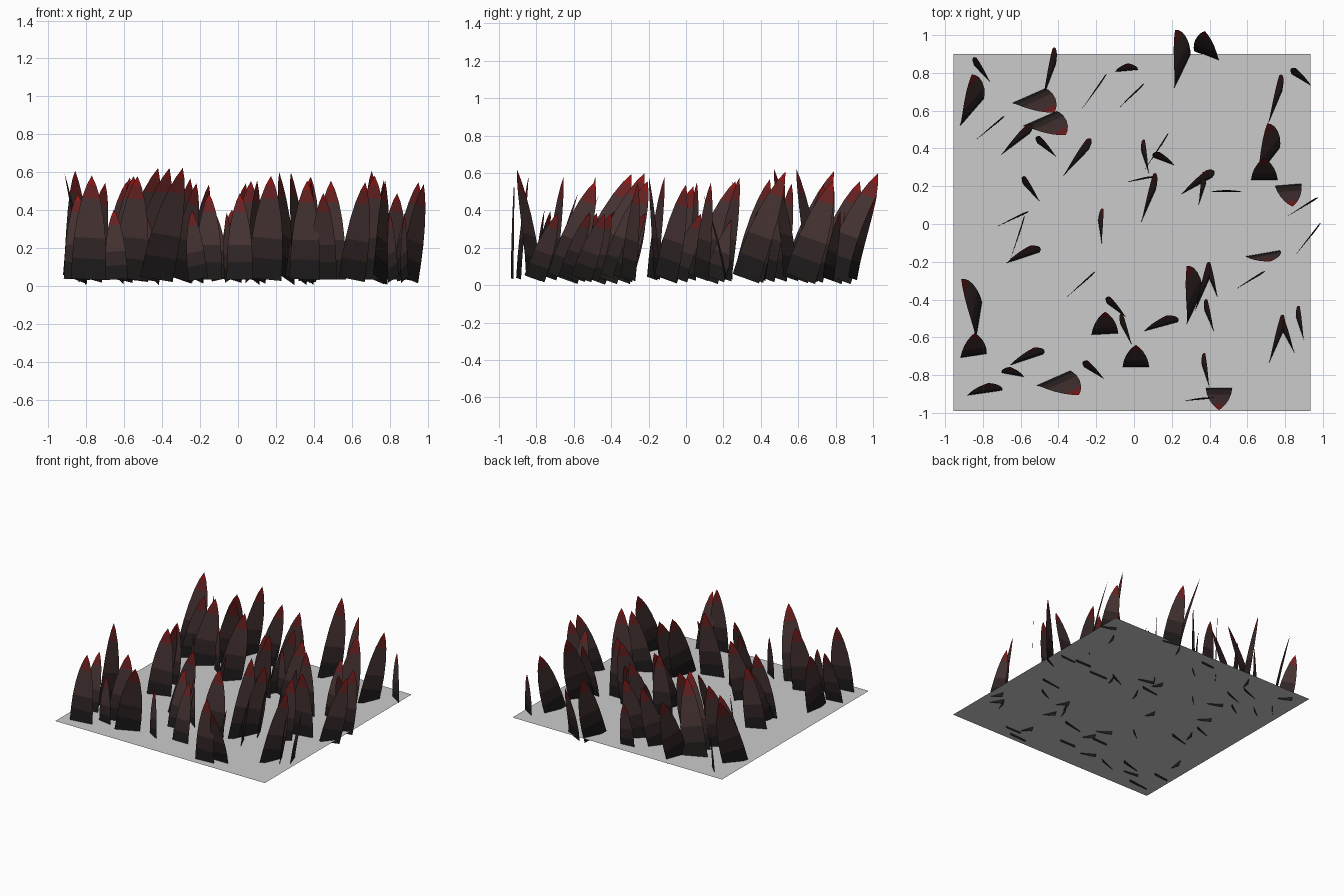
import bpy, bmesh
from math import radians, sin, cos, sqrt
from mathutils import Vector

if "Cube" in bpy.data.objects:
    bpy.data.objects.remove(bpy.data.objects["Cube"])


def material(name, rgb):
    mat = bpy.data.materials.new(name)
    mat.diffuse_color = (*rgb, 1)
    mat.use_nodes = True
    mat.node_tree.nodes["Principled BSDF"].inputs["Base Color"].default_value = mat.diffuse_color
    return mat


# colour bands from dark root to red tip
BANDS = [material("root_black", (.012, .010, .010)),
         material("lower_dark", (.030, .018, .018)),
         material("middle_brown", (.060, .032, .032)),
         material("upper_red", (.14, .016, .016)),
         material("tip_red", (.28, .008, .008))]

# blade outline: (fraction of length, half width as fraction of base)
OUTLINE = [(0, .5), (.2, .49), (.4, .455), (.6, .38), (.78, .265), (.91, .135), (1, 0)]
SEGMENT_BAND = [0, 1, 2, 2, 3, 4]
ROOT_Z = .035
SIDE_LEAN = .34     # every blade is swept towards +y within its own plane


def add_blade(bm, x, y, yaw, base, length, lean):
    """Curved ogive sheet standing on a base line, leaning to its left side."""
    a = radians(yaw)
    u = Vector((cos(a), sin(a), 0))
    n = Vector((-sin(a), cos(a), 0))
    sweep = u * (SIDE_LEAN * length * u.y)
    height = sqrt(length ** 2 - sweep.length_squared - lean ** 2)
    axis = (sweep + Vector((0, 0, height)))
    up = axis.normalized()
    across = (u - up * u.dot(up)).normalized()
    root = Vector((x, y, ROOT_Z))
    previous = None
    for i, (t, half) in enumerate(OUTLINE):
        centre = root + axis * t + n * (lean * t ** 1.3)
        if half:
            row = [bm.verts.new(centre - across * half * base),
                   bm.verts.new(centre + across * half * base)]
        else:
            row = [bm.verts.new(centre)]
        if previous:
            face = bm.faces.new(previous + row[::-1])
            face.material_index = SEGMENT_BAND[i - 1]
            face.smooth = True
        previous = row


def blade_group(name, base, length, lean, places):
    bm = bmesh.new()
    for x, y, yaw in places:
        add_blade(bm, x, y, yaw, base, length, lean)
    mesh = bpy.data.meshes.new(name)
    bm.to_mesh(mesh)
    bm.free()
    for mat in BANDS:
        mesh.materials.append(mat)
    obj = bpy.data.objects.new(name, mesh)
    bpy.context.collection.objects.link(obj)


# ground sheet
bpy.ops.mesh.primitive_plane_add(size=1.89, location=(-.01, -.045, .05))
bpy.context.object.name = "ground_sheet"

# placements are x, y, direction of the base line in degrees
blade_group("tall_blades", .19, .61, .14, [
    (-.82, -.52, 78), (.255, .80, 62), (-.43, -.815, 205), (.32, -.45, 63),
    (.71, .32, 50), (-.86, .585, 47), (-.56, .68, 205), (-.50, .56, 205)])

blade_group("broad_blades", .14, .47, .12, [
    (-.155, -.585, 3), (.45, -.865, 180), (-.85, -.70, 8), (.815, .21, 185),
    (.69, .23, 0), (.385, .89, -20), (.01, -.76, 0)])

blade_group("medium_blades", .185, .55, .05, [
    (-.79, -.895, 8), (-.57, -.72, 18), (.14, -.545, 15), (-.59, -.18, 18),
    (.68, -.155, 190), (.33, .20, 28), (-.31, .32, 45), (.075, .09, 65),
    (-.45, .75, 68), (.745, .61, 66), (.75, -.66, 65), (-.63, .42, 36),
    (.36, -.38, 65)])

blade_group("upright_blades", .16, .52, .01, [
    (-.23, .67, 53), (-.04, .65, 42), (-.78, .49, 38), (-.65, .02, 24),
    (-.30, -.34, 40), (.60, -.31, 30), (.90, -.11, 50), (-.63, -.12, 70),
    (.10, .35, 55), (.49, .17, 0), (.04, .235, 10), (.35, -.93, 5),
    (.88, .08, 30)])

blade_group("small_blades", .12, .37, .04, [
    (-.46, .39, -35), (-.54, .16, -45), (-.18, -.05, -80), (.16, .33, -20),
    (-.80, .79, -45), (-.64, -.80, -10), (-.21, -.79, -30), (.38, -.81, -70),
    (-.09, -.46, -35), (-.04, -.59, -60), (.40, -.52, -65), (.42, -.34, -65),
    (.82, -.63, -60), (.89, .76, -30), (-.04, .81, 5), (.36, .15, 70),
    (.06, .32, -70), (.88, -.56, -70)])
